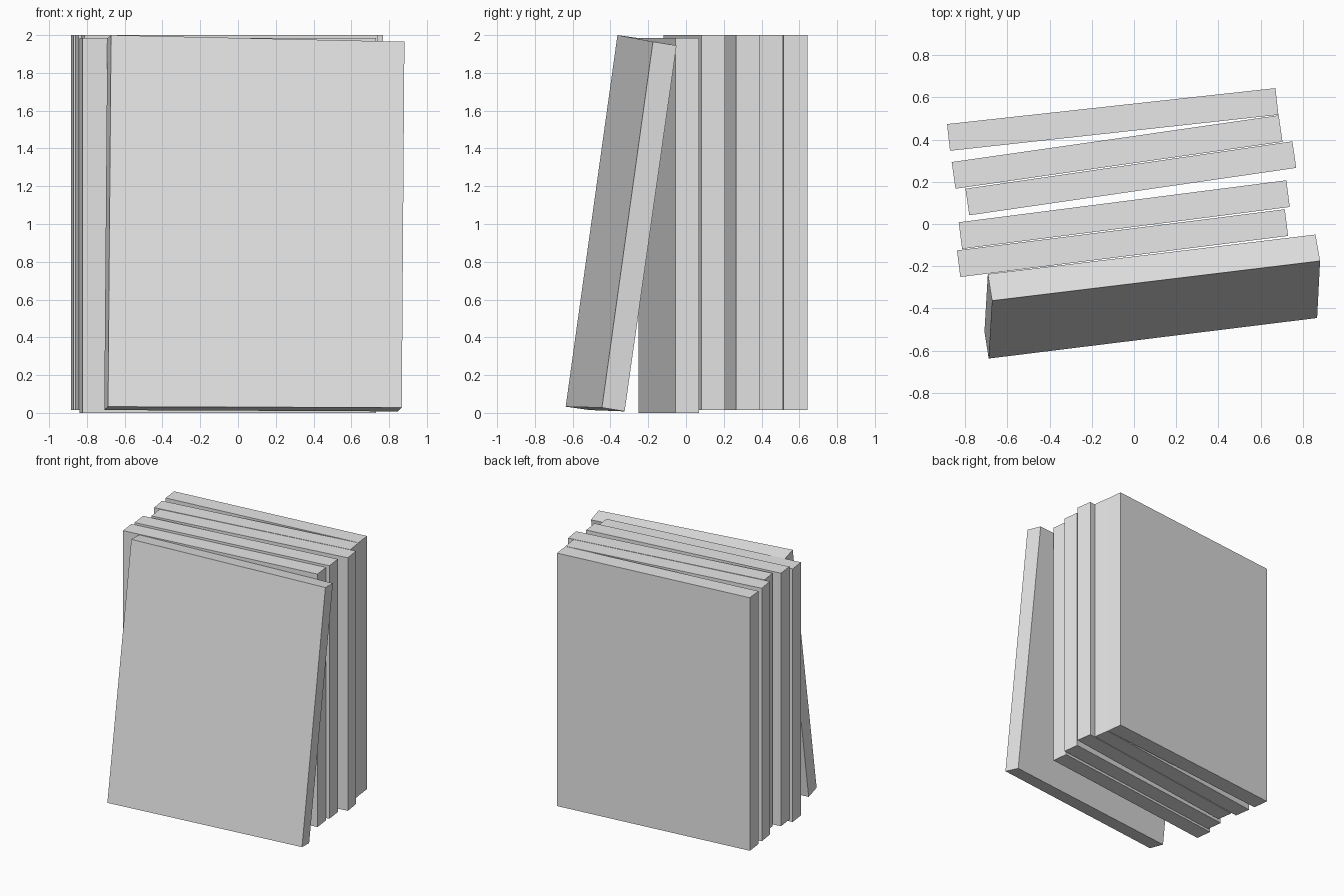
import bpy, bmesh, math
from mathutils import Vector

cube = bpy.data.objects.get("Cube")
if cube:
    bpy.data.objects.remove(cube, do_unlink=True)

grey = bpy.data.materials.new("plain_grey")
grey.use_nodes = True
grey.diffuse_color = (0.8, 0.8, 0.8, 1)
grey.node_tree.nodes["Principled BSDF"].inputs["Base Color"].default_value = (0.8, 0.8, 0.8, 1)

WIDTH, DEPTH, HEIGHT = 1.564, 0.127, 1.985


def box(name, bottom, top):
    """Flat-faced block joining a bottom and a top quad."""
    bm = bmesh.new()
    low = [bm.verts.new(p) for p in bottom]
    high = [bm.verts.new(p) for p in top]
    bm.faces.new(low[::-1])
    bm.faces.new(high)
    for i in range(4):
        j = (i + 1) % 4
        bm.faces.new((low[i], low[j], high[j], high[i]))
    bmesh.ops.recalc_face_normals(bm, faces=bm.faces)
    mesh = bpy.data.meshes.new(name)
    bm.to_mesh(mesh)
    bm.free()
    mesh.materials.append(grey)
    obj = bpy.data.objects.new(name, mesh)
    bpy.context.collection.objects.link(obj)


def upright_slab(name, x, y, degrees, z):
    """Standing slab located by its left-hand back corner and its turn."""
    a = math.radians(degrees)
    along = Vector((math.cos(a), math.sin(a), 0)) * WIDTH
    across = Vector((math.sin(a), -math.cos(a), 0)) * DEPTH
    back = Vector((x, y, z))
    base = [back + across, back + across + along, back + along, back]
    box(name, base, [p + Vector((0, 0, HEIGHT)) for p in base])


# Upright slabs, from the back to the front
upright_slab("back_slab", -0.885, 0.473, 6.25, 0.015)
upright_slab("second_slab", -0.863, 0.293, 8.15, 0.015)
upright_slab("third_slab", -0.798, 0.167, 8.25, 0.015)
upright_slab("fourth_slab", -0.83, 0.008, 7.3, 0.015)
upright_slab("fifth_slab", -0.838, -0.125, 7.15, 0)

# Front slab leaning back against the stack, slightly skewed
box("leaning_slab",
    [(-0.688, -0.637, 0.033), (0.867, -0.445, 0.028),
     (0.845, -0.325, 0.008), (-0.708, -0.51, 0.015)],
    [(-0.672, -0.363, 2.0), (0.881, -0.175, 1.965),
     (0.859, -0.05, 1.945), (-0.692, -0.237, 1.982)])
